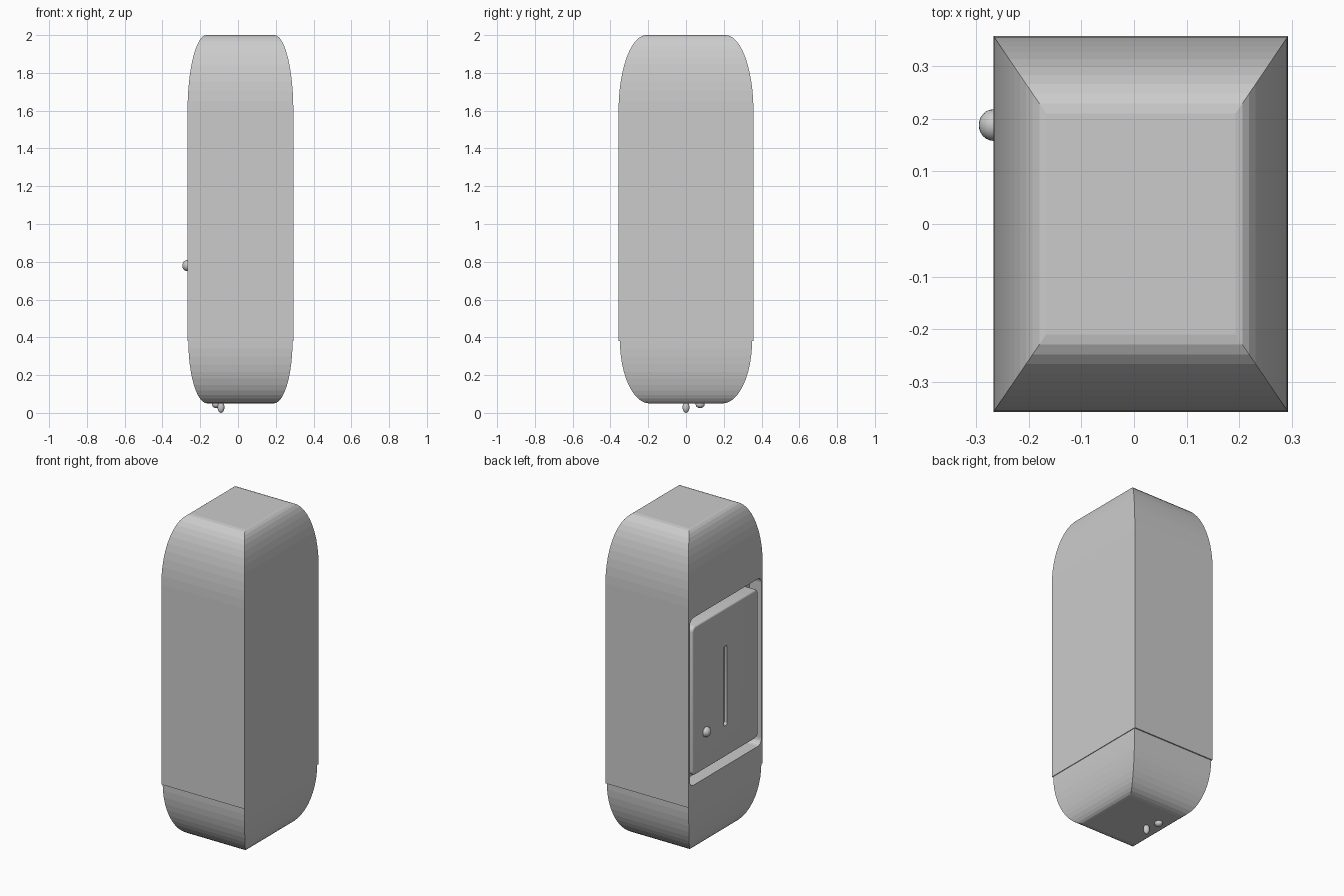
import bpy, bmesh, math

if "Cube" in bpy.data.objects:
    bpy.data.objects.remove(bpy.data.objects["Cube"])

CX = 0.013                      # body centre in x
HX, HY = 0.28, 0.357            # body half sizes
FACE = CX - HX                  # x of the door side


def make_object(name, bm):
    bmesh.ops.recalc_face_normals(bm, faces=bm.faces)
    mesh = bpy.data.meshes.new(name)
    bm.to_mesh(mesh)
    bm.free()
    ob = bpy.data.objects.new(name, mesh)
    bpy.context.collection.objects.link(ob)
    return ob


def loft(name, rings):
    """Stack of rectangles (half x, half y, z) skinned into a closed solid."""
    bm = bmesh.new()
    loops = [[bm.verts.new((CX + sx * hx, sy * hy, z))
              for sx, sy in ((-1, -1), (1, -1), (1, 1), (-1, 1))]
             for hx, hy, z in rings]
    for a, b in zip(loops, loops[1:]):
        for i in range(4):
            j = (i + 1) % 4
            bm.faces.new((a[i], a[j], b[j], b[i]))
    bm.faces.new(loops[0][::-1])
    bm.faces.new(loops[-1])
    return make_object(name, bm)


def panel(name, x0, x1, hy, z0, z1, radius, edge=0.0):
    """Box facing x with rounded corners and an optional softened front rim."""
    bm = bmesh.new()
    bmesh.ops.create_cube(bm, size=1)
    for v in bm.verts:
        v.co = ((x0 + x1) / 2 + v.co.x * (x1 - x0), v.co.y * 2 * hy,
                (z0 + z1) / 2 + v.co.z * (z1 - z0))
    along_x = [e for e in bm.edges if abs(e.verts[0].co.x - e.verts[1].co.x) > 1e-4]
    bmesh.ops.bevel(bm, geom=along_x, offset=radius, segments=4,
                    profile=0.5, affect='EDGES')
    if edge:
        rim = [e for e in bm.edges if all(abs(v.co.x - x0) < 1e-5 for v in e.verts)]
        bmesh.ops.bevel(bm, geom=rim, offset=edge, segments=3,
                        profile=0.5, affect='EDGES')
    return make_object(name, bm)


def cut(target, cutter):
    mod = target.modifiers.new("cut", 'BOOLEAN')
    mod.operation = 'DIFFERENCE'
    mod.solver = 'EXACT'
    mod.object = cutter
    bpy.context.view_layer.objects.active = target
    bpy.ops.object.modifier_apply(modifier=mod.name)
    bpy.data.objects.remove(cutter)


def blob(name, loc, radii):
    bpy.ops.mesh.primitive_uv_sphere_add(segments=24, ring_count=12, radius=1, location=loc)
    ob = bpy.context.object
    ob.name = name
    ob.scale = radii
    bpy.ops.object.shade_smooth()


STEPS = 12
arc = [math.radians(90 * i / STEPS) for i in range(STEPS + 1)]

# Main housing: straight walls with an elliptical shoulder
rings = [(HX, HY, 0.38)]
rings += [(HX - 0.1 * (1 - math.cos(t)), HY - 0.147 * (1 - math.cos(t)),
           1.6 + 0.4 * math.sin(t)) for t in arc]
body = loft("housing", rings)

# Lower cap, slightly narrower than the housing
loft("bottom_cap", [(HX - 0.004 - 0.1 * (1 - math.cos(t)),
                     HY - 0.007 - 0.157 * (1 - math.cos(t)),
                     0.385 - 0.335 * math.sin(t)) for t in arc])

# Door recess and the door set into it
cut(body, panel("recess_cutter", FACE - 0.1, FACE + 0.08, 0.345, 0.50, 1.52, 0.035))
door = panel("door", FACE + 0.001, FACE + 0.085, 0.317, 0.555, 1.46, 0.03, 0.01)
cut(door, panel("slot_cutter", FACE - 0.05, FACE + 0.02, 0.016, 0.745, 1.23, 0.012))

# Door knob and the two small nubs underneath
blob("door_knob", (FACE, 0.188, 0.78), (0.028, 0.03, 0.03))
blob("drip_nub", (CX - 0.103, 0.0, 0.03), (0.018, 0.018, 0.03))
blob("flat_nub", (CX - 0.128, 0.075, 0.045), (0.022, 0.024, 0.02))

for ob in (body, door):
    bpy.ops.object.select_all(action='DESELECT')
    ob.select_set(True)
    bpy.context.view_layer.objects.active = ob
    if ob is door:
        bpy.ops.object.shade_smooth_by_angle(angle=math.radians(35))
